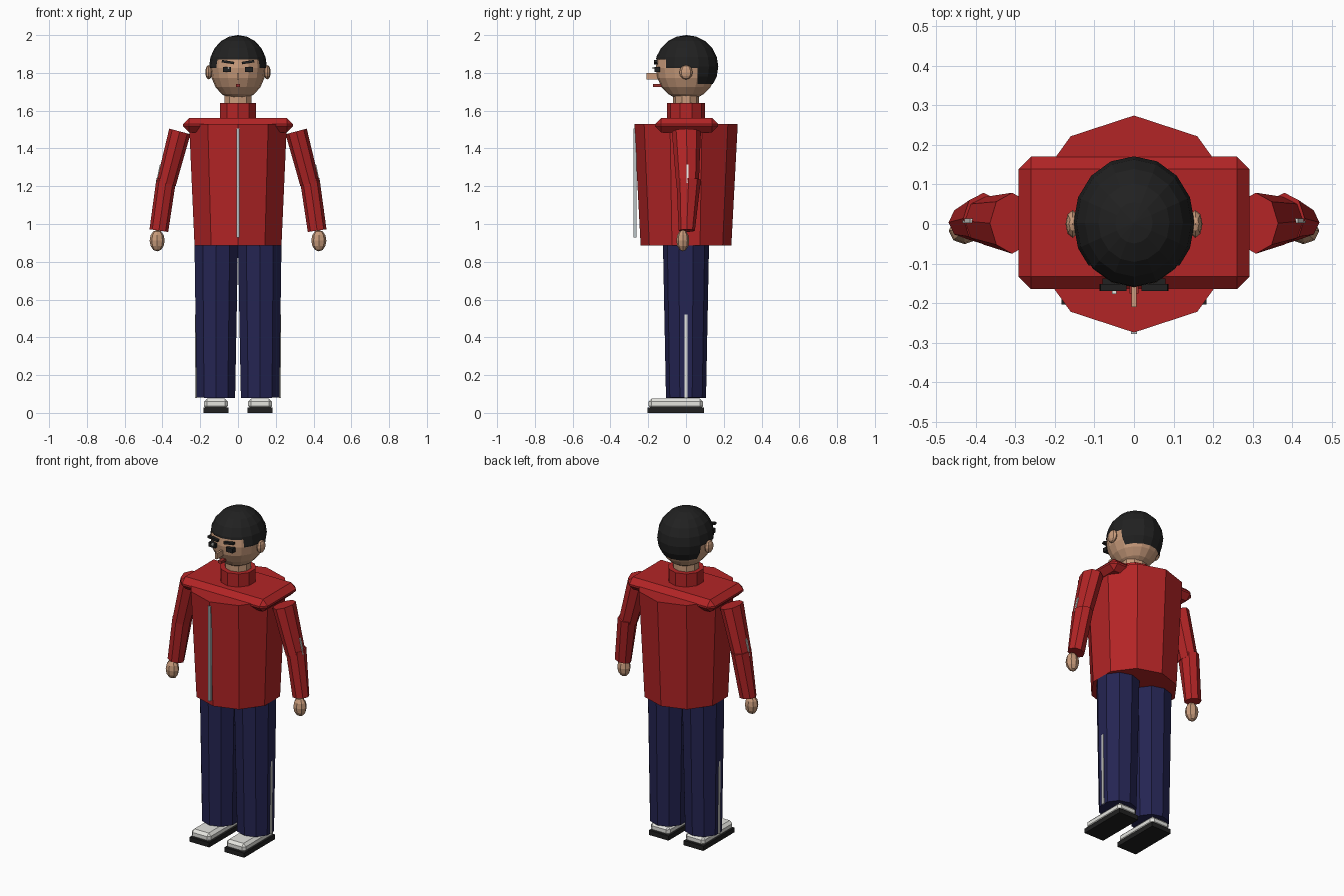
import bpy, bmesh, math
from mathutils import Vector, Matrix

if "Cube" in bpy.data.objects:
    bpy.data.objects.remove(bpy.data.objects["Cube"])


def material(name, r, g, b):
    m = bpy.data.materials.new(name)
    m.diffuse_color = (r, g, b, 1)
    m.use_nodes = True
    m.node_tree.nodes["Principled BSDF"].inputs["Base Color"].default_value = m.diffuse_color
    return m


RED = material("jacket red", 0.45, 0.018, 0.019)
NAVY = material("trouser navy", 0.018, 0.018, 0.085)
SKIN = material("skin", 0.58, 0.33, 0.20)
BLACK = material("hair black", 0.015, 0.015, 0.015)
WHITE = material("shoe white", 0.78, 0.78, 0.74)
ZIP = material("zip grey", 0.50, 0.56, 0.57)
LIPS = material("lip red", 0.33, 0.03, 0.025)


def finish(name, bm, mat):
    bmesh.ops.recalc_face_normals(bm, faces=bm.faces[:])
    me = bpy.data.meshes.new(name)
    bm.to_mesh(me)
    bm.free()
    me.materials.append(mat)
    ob = bpy.data.objects.new(name, me)
    bpy.context.collection.objects.link(ob)
    return ob


def box(name, centre, size, mat, bevel=0, roll=0):
    """Box with an optional chamfer, rolled about the y axis."""
    bm = bmesh.new()
    bmesh.ops.create_cube(bm, size=1)
    bmesh.ops.scale(bm, vec=size, verts=bm.verts)
    if bevel:
        bmesh.ops.bevel(bm, geom=bm.edges[:], offset=bevel, segments=1,
                        affect='EDGES')
    bm.transform(Matrix.Translation(centre) @ Matrix.Rotation(roll, 4, 'Y'))
    return finish(name, bm, mat)


def ball_mesh(centre, radii, seg, rings):
    bm = bmesh.new()
    bmesh.ops.create_uvsphere(bm, u_segments=seg, v_segments=rings, radius=1)
    bm.transform(Matrix.Translation(centre) @ Matrix.Diagonal((*radii, 1)))
    return bm


def tube(name, a, b, ra, rb, n, mat):
    """Tapered prism from a to b; ra and rb are (x, y) radii at the ends."""
    a, b = Vector(a), Vector(b)
    axis = (b - a).normalized()
    side = Vector((0, 1, 0)).cross(axis).normalized()
    fwd = Vector((0, 1, 0))
    bm = bmesh.new()
    loops = []
    for p, (rx, ry) in ((a, ra), (b, rb)):
        loops.append([bm.verts.new(p + side * rx * math.sin(t) + fwd * ry * math.cos(t))
                      for t in (2 * math.pi * i / n for i in range(n))])
    for i in range(n):
        j = (i + 1) % n
        bm.faces.new((loops[0][i], loops[0][j], loops[1][j], loops[1][i]))
    bm.faces.new(loops[0])
    bm.faces.new(loops[1])
    return finish(name, bm, mat)


# Jacket: body, shoulder yoke, collar, zip
tube("jacket_body", (0, 0, 0.885), (0, 0, 1.53), (0.242, 0.24), (0.272, 0.274), 10, RED)
box("shoulder_yoke", (0, 0.003, 1.523), (0.584, 0.335, 0.075), RED, bevel=0.032)
tube("collar", (0, 0, 1.54), (0, 0, 1.64), (0.1, 0.1), (0.1, 0.1), 10, RED)
box("zip", (0, -0.27, 1.217), (0.016, 0.015, 0.575), ZIP)

# Neck and head
tube("neck", (0, 0, 1.6), (0, 0, 1.73), (0.075, 0.07), (0.075, 0.07), 10, SKIN)
finish("head", ball_mesh((0, 0, 1.825), (0.147, 0.16, 0.17), 16, 10), SKIN)

# Hair: cap cut to a hairline that steps down towards the back
hair = ball_mesh((0, 0.003, 1.833), (0.153, 0.168, 0.167), 16, 10)
for co, no in (((0, 0, 1.74), (0, 0, 1)), ((0, 0, 1.825), (0, 0, 1)),
               ((0, 0, 1.872), (0, 0, 1)), ((0, 0.06, 0), (0, 1, 0)),
               ((0, -0.105, 0), (0, 1, 0))):
    bmesh.ops.bisect_plane(hair, geom=hair.verts[:] + hair.edges[:] + hair.faces[:],
                           plane_co=co, plane_no=no)


def hairline(y):
    return 1.872 if y < -0.105 else 1.825 if y < 0.06 else 1.74


below = []
for f in hair.faces:
    c = f.calc_center_median()
    if c.z < hairline(c.y):
        below.append(f)
bmesh.ops.delete(hair, geom=below, context='FACES')
finish("hair", hair, BLACK)

# Face details
box("nose", (0, -0.175, 1.782), (0.012, 0.07, 0.034), SKIN)
box("mouth", (0, -0.15, 1.733), (0.022, 0.05, 0.016), LIPS)
box("eye_glint", (-0.05, -0.172, 1.825), (0.012, 0.01, 0.01), WHITE)

for s, side in ((-1, "left"), (1, "right")):
    # Eyes, brows and ears
    box(side + "_eye", (s * 0.058, -0.153, 1.817), (0.044, 0.03, 0.026), BLACK)
    box(side + "_brow", (s * 0.053, -0.16, 1.857), (0.066, 0.018, 0.013), BLACK,
        roll=-s * 0.16)
    finish(side + "_ear", ball_mesh((s * 0.155, 0, 1.803), (0.018, 0.035, 0.038), 8, 6), SKIN)

    # Arms and hands
    tube(side + "_upper_arm", (s * 0.308, 0.002, 1.49), (s * 0.38, 0.008, 1.215),
         (0.058, 0.077), (0.052, 0.06), 8, RED)
    tube(side + "_forearm", (s * 0.38, 0.014, 1.235), (s * 0.419, 0.004, 0.965),
         (0.052, 0.065), (0.05, 0.043), 8, RED)
    box(side + "_sleeve_stripe", (s * 0.418, 0.008, 1.265), (0.012, 0.012, 0.1), WHITE,
        roll=-s * 0.2)
    finish(side + "_hand", ball_mesh((s * 0.428, -0.017, 0.912), (0.04, 0.034, 0.057), 8, 6), SKIN)

    # Trouser legs, meeting at the knee, with a side stripe
    tube(side + "_thigh", (s * 0.115, 0, 0.945), (s * 0.116, 0, 0.51),
         (0.122, 0.123), (0.1145, 0.1145), 10, NAVY)
    tube(side + "_shin", (s * 0.116, 0, 0.51), (s * 0.117, 0, 0.08),
         (0.1145, 0.1145), (0.107, 0.106), 10, NAVY)
    box(side + "_leg_stripe", (s * 0.222, 0, 0.3), (0.009, 0.014, 0.44), WHITE)

    # Shoes
    box(side + "_sole", (s * 0.117, -0.054, 0.014), (0.132, 0.298, 0.028), BLACK)
    box(side + "_shoe", (s * 0.117, -0.054, 0.048), (0.128, 0.29, 0.054), WHITE, bevel=0.016)
